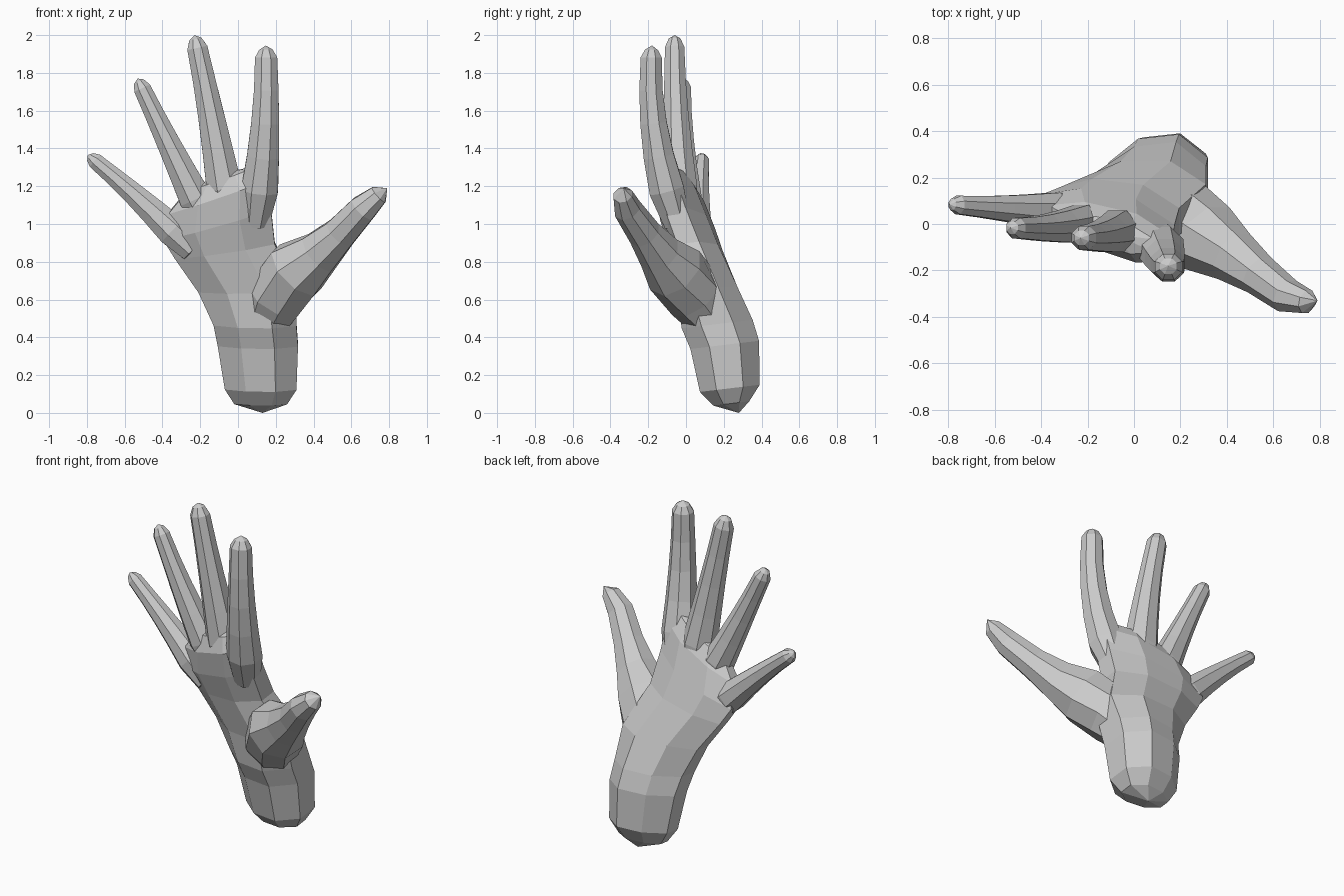
import bpy, bmesh, math
from mathutils import Vector

if "Cube" in bpy.data.objects:
    bpy.data.objects.remove(bpy.data.objects["Cube"])

SIDES = 8


def loft(name, sections, start, end, lean=0):
    """Skin octagonal sections (centre, half width, half depth), closed with a point at each end."""
    bm = bmesh.new()
    rings = []
    for c, u, v in sections:
        ring = []
        for i in range(SIDES):
            a = (i + 0.5) * math.tau / SIDES
            p = u * math.cos(a) + v * math.sin(a) * (1 + lean * math.cos(a))
            ring.append(bm.verts.new(c + p * 1.08))
        rings.append(ring)
    first, last = bm.verts.new(start), bm.verts.new(end)
    for i in range(SIDES):
        j = (i + 1) % SIDES
        for a, b in zip(rings, rings[1:]):
            bm.faces.new((a[i], a[j], b[j], b[i]))
        bm.faces.new((first, rings[0][j], rings[0][i]))
        bm.faces.new((last, rings[-1][i], rings[-1][j]))
    bmesh.ops.recalc_face_normals(bm, faces=bm.faces)
    mesh = bpy.data.meshes.new(name)
    bm.to_mesh(mesh)
    bm.free()
    obj = bpy.data.objects.new(name, mesh)
    bpy.context.collection.objects.link(obj)
    return obj


def palm(name, rows, start, end):
    """Wrist and palm from (x, y, z, half width, half depth); the upper part tilts to the little finger."""
    sections = []
    for x, y, z, w, d in rows:
        k = min(max((z - 0.5) / 0.55, 0), 1)
        u = Vector((1, -0.28 * k, 0.35 * k * k)) * w
        sections.append((Vector((x, y, z)), u, Vector((0, d, 0.12 * d))))
    return loft(name, sections, start, end, 0.15)


def tube(name, path, tip):
    """Tube along a path of (point, radius)."""
    front = Vector((0, -1, 0))
    pts = [p for p, r in path]
    sections = []
    for i, (p, r) in enumerate(path):
        d = (pts[min(i + 1, len(pts) - 1)] - pts[max(i - 1, 0)]).normalized()
        v = (front - d * front.dot(d)).normalized()
        sections.append((p, d.cross(v) * r, v * r * 0.95))
    return loft(name, sections, pts[0] - (pts[1] - pts[0]) * 0.1, tip)


def finger(name, base, mid, tip, r_base, r_tip):
    """Tapered finger through three points; the root is sunk in the palm, the tip rounded."""
    base, mid, tip = Vector(base), Vector(mid), Vector(tip)
    ctrl = mid * 2 - (base + tip) / 2
    path = []
    for i in range(6):
        t = 0.186 * i
        p = base * (1 - t) ** 2 + ctrl * 2 * t * (1 - t) + tip * t * t
        r = r_tip + (r_base - r_tip) * (1 - t) ** 1.5
        path.append((p, r * (1 if i else 0.65)))
    path.append((tip - (tip - ctrl).normalized() * r_tip * 0.4, r_tip * 0.62))
    return tube(name, path, tip)


# wrist and palm
hand = palm("hand", [
    (0.12, 0.24, 0.05, 0.14, 0.09),
    (0.12, 0.232, 0.13, 0.19, 0.15),
    (0.105, 0.205, 0.36, 0.213, 0.172),
    (0.09, 0.165, 0.47, 0.22, 0.178),
    (0.05, 0.12, 0.65, 0.26, 0.15),
    (-0.07, 0.06, 0.86, 0.265, 0.122),
    (-0.11, 0.015, 1.0, 0.285, 0.115),
    (-0.1, -0.03, 1.15, 0.27, 0.1),
    (-0.09, -0.045, 1.24, 0.18, 0.06),
], (0.13, 0.28, 0), (-0.08, -0.045, 1.27))

# fingers
digits = [
    finger("index_finger", (0.09, -0.045, 1.0), (0.141, -0.165, 1.48), (0.147, -0.18, 1.945), 0.112, 0.058),
    finger("middle_finger", (-0.04, -0.015, 1.0), (-0.13, -0.05, 1.51), (-0.23, -0.06, 2.0), 0.11, 0.053),
    finger("ring_finger", (-0.15, 0.015, 0.98), (-0.35, -0.015, 1.39), (-0.532, -0.016, 1.77), 0.1, 0.045),
    finger("little_finger", (-0.24, 0.05, 0.86), (-0.52, 0.065, 1.13), (-0.795, 0.085, 1.365), 0.1, 0.041),
]

# thumb with its broad ball and bent tip
thumb = [
    (0.12, 0.17, 0.45, 0.11),
    (0.2, 0.05, 0.62, 0.155),
    (0.31, -0.06, 0.755, 0.16),
    (0.43, -0.14, 0.845, 0.115),
    (0.54, -0.22, 0.95, 0.087),
    (0.66, -0.31, 1.08, 0.074),
    (0.745, -0.335, 1.155, 0.052),
]
digits.append(tube("thumb", [(Vector(p[:3]), p[3]) for p in thumb], (0.79, -0.33, 1.19)))

# fuse everything into one skin
bpy.context.view_layer.objects.active = hand
for d in digits:
    mod = hand.modifiers.new("join_" + d.name, 'BOOLEAN')
    mod.operation = 'UNION'
    mod.solver = 'EXACT'
    mod.object = d
    bpy.ops.object.modifier_apply(modifier=mod.name)
    bpy.data.objects.remove(d, do_unlink=True)
